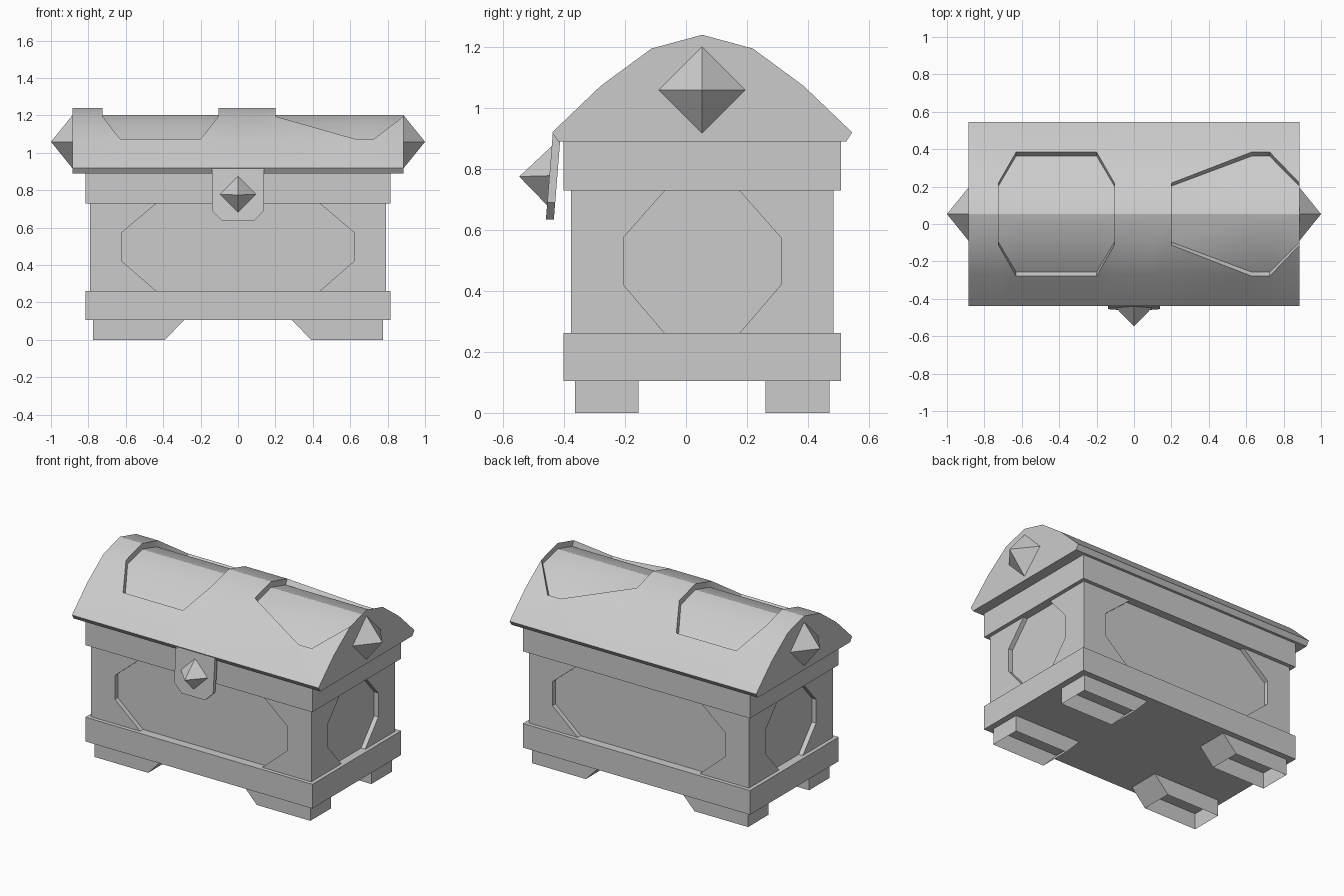
import bpy
import bmesh
from math import radians
from mathutils import Vector

cube = bpy.data.objects.get("Cube")
if cube:
    bpy.data.objects.remove(cube, do_unlink=True)

stone = bpy.data.materials.new("plain grey")
stone.use_nodes = True
GREY = (0.6, 0.6, 0.6, 1)
stone.diffuse_color = GREY
stone.node_tree.nodes["Principled BSDF"].inputs["Base Color"].default_value = GREY

MID = 0.053  # depth centre of the box


def finish(name, bm):
    mesh = bpy.data.meshes.new(name)
    bm.to_mesh(mesh)
    bm.free()
    mesh.materials.append(stone)
    obj = bpy.data.objects.new(name, mesh)
    bpy.context.collection.objects.link(obj)
    return obj


def panelled_prism(name, ring, stations, place, panels, depth):
    """Extrude a closed ring through stations; sink octagonal panels.
    A panel is (first station, first ring cell, last ring cell)."""
    bm = bmesh.new()
    n = len(ring)
    grid = [[bm.verts.new(place(s, p)) for p in ring] for s in stations]
    sunk = [[] for _ in panels]
    for i in range(len(stations) - 1):
        for j in range(n):
            k = (j + 1) % n
            quad = [grid[i][j], grid[i + 1][j], grid[i + 1][k], grid[i][k]]
            home = next((q for q, (a, b, c) in enumerate(panels)
                         if a <= i <= a + 2 and b <= j <= c), None)
            if home is None:
                bm.faces.new(quad)
                continue
            a, b, c = panels[home]
            if i != a + 1 and j in (b, c):
                # corner cell: cut along the octagon's diagonal
                outer = (0 if i == a else 1) if j == b else (3 if i == a else 2)
                q = quad[outer:] + quad[:outer]
                bm.faces.new((q[0], q[1], q[3]))
                sunk[home].append(bm.faces.new(q[1:]))
            else:
                sunk[home].append(bm.faces.new(quad))
    bm.faces.new(grid[0])
    bm.faces.new(grid[-1][::-1])
    bmesh.ops.recalc_face_normals(bm, faces=bm.faces[:])
    for faces in sunk:
        bmesh.ops.inset_region(bm, faces=faces, thickness=0, depth=-depth,
                               use_boundary=True, use_even_offset=True)
    return finish(name, bm)


def box(name, x, y0, y1, z0, z1):
    bm = bmesh.new()
    bmesh.ops.create_cube(bm, size=1)
    for v in bm.verts:
        v.co = (v.co.x * 2 * x, y1 if v.co.y > 0 else y0, z1 if v.co.z > 0 else z0)
    return finish(name, bm)


def pyramid(name, base, apex):
    bm = bmesh.new()
    corners = [bm.verts.new(p) for p in base]
    tip = bm.verts.new(apex)
    bm.faces.new(corners)
    for i in range(4):
        bm.faces.new((corners[i], corners[(i + 1) % 4], tip))
    bmesh.ops.recalc_face_normals(bm, faces=bm.faces[:])
    return finish(name, bm)


# Body with one sunk panel on each wall
wide = [-0.79, -0.62, -0.43, 0.43, 0.62]
deep = [-0.43, -0.258, -0.117, 0.117, 0.258]
ring = [(x, MID - 0.43) for x in wide] + [(0.79, MID + y) for y in deep]
ring += [(-x, MID + 0.43) for x in wide] + [(-0.79, MID - y) for y in deep]
panelled_prism("chest_body", ring, [0.255, 0.42, 0.575, 0.735],
               lambda s, p: (p[0], p[1], s),
               [(0, 5 * w + 1, 5 * w + 3) for w in range(4)], 0.03)

# Bands around the body
box("lower_band", 0.815, MID - 0.455, MID + 0.455, 0.105, 0.262)
box("upper_band", 0.815, MID - 0.455, MID + 0.455, 0.73, 0.892)

# Arched lid with two sunk panels
half = [(0.472, 0.89), (0.492, 0.92), (0.332, 1.073), (0.166, 1.195)]
arch = [(MID - y, z) for y, z in half] + [(MID, 1.24)]
arch += [(MID + y, z) for y, z in reversed(half)]
edges = [0.105, 0.2, 0.63, 0.725, 0.885]
lid = panelled_prism("lid", arch, [-x for x in reversed(edges)] + edges,
                     lambda s, p: (s, p[0], p[1]),
                     [(1, 2, 5), (6, 2, 5)], 0.037)
bpy.ops.object.select_all(action="DESELECT")
lid.select_set(True)
bpy.context.view_layer.objects.active = lid
bpy.ops.object.shade_smooth_by_angle(angle=radians(28))

# Studs on the lid ends
for side, label in ((1, "left"), (-1, "right")):
    r = 0.142
    pyramid(f"{label}_stud",
            [(side * 0.885, MID + y, 1.059 + z)
             for y, z in ((r, 0), (0, r), (-r, 0), (0, -r))],
            (side, MID, 1.059))

# Hanging clasp plate, leaning slightly forward at the bottom
outline = [(-0.14, 0.915), (-0.14, 0.69), (-0.085, 0.635),
           (0.085, 0.635), (0.14, 0.69), (0.14, 0.915)]
bm = bmesh.new()
front, back = [[bm.verts.new((x, y - 0.08 * (0.915 - z), z)) for x, z in outline]
               for y in (-0.437, -0.411)]
bm.faces.new(front)
bm.faces.new(back[::-1])
for i in range(6):
    k = (i + 1) % 6
    bm.faces.new((front[i], back[i], back[k], front[k]))
bmesh.ops.recalc_face_normals(bm, faces=bm.faces[:])
finish("clasp_plate", bm)

# Stud on the clasp
r = 0.097
pyramid("clasp_stud",
        [(x, -0.448 + 0.08 * z, 0.778 + z)
         for x, z in ((r, 0), (0, r), (-r, 0), (0, -r))],
        (0, -0.547, 0.775))

# Hollow feet, open underneath, sloped on the inner end
for sx, xl in ((1, "left"), (-1, "right")):
    for sy, yl in ((-1, "front"), (1, "back")):
        bm = bmesh.new()
        y0, y1 = MID + sy * 0.208, MID + sy * 0.417
        low = [bm.verts.new((sx * x, y, 0)) for x, y in
               ((0.39, y0), (0.775, y0), (0.775, y1), (0.39, y1))]
        top = [bm.verts.new((sx * x, y, 0.107)) for x, y in
               ((0.288, y0), (0.775, y0), (0.775, y1), (0.288, y1))]
        for i in range(4):
            k = (i + 1) % 4
            bm.faces.new((low[i], low[k], top[k], top[i]))
        bmesh.ops.recalc_face_normals(bm, faces=bm.faces[:])
        finish(f"{yl}_{xl}_foot", bm)
